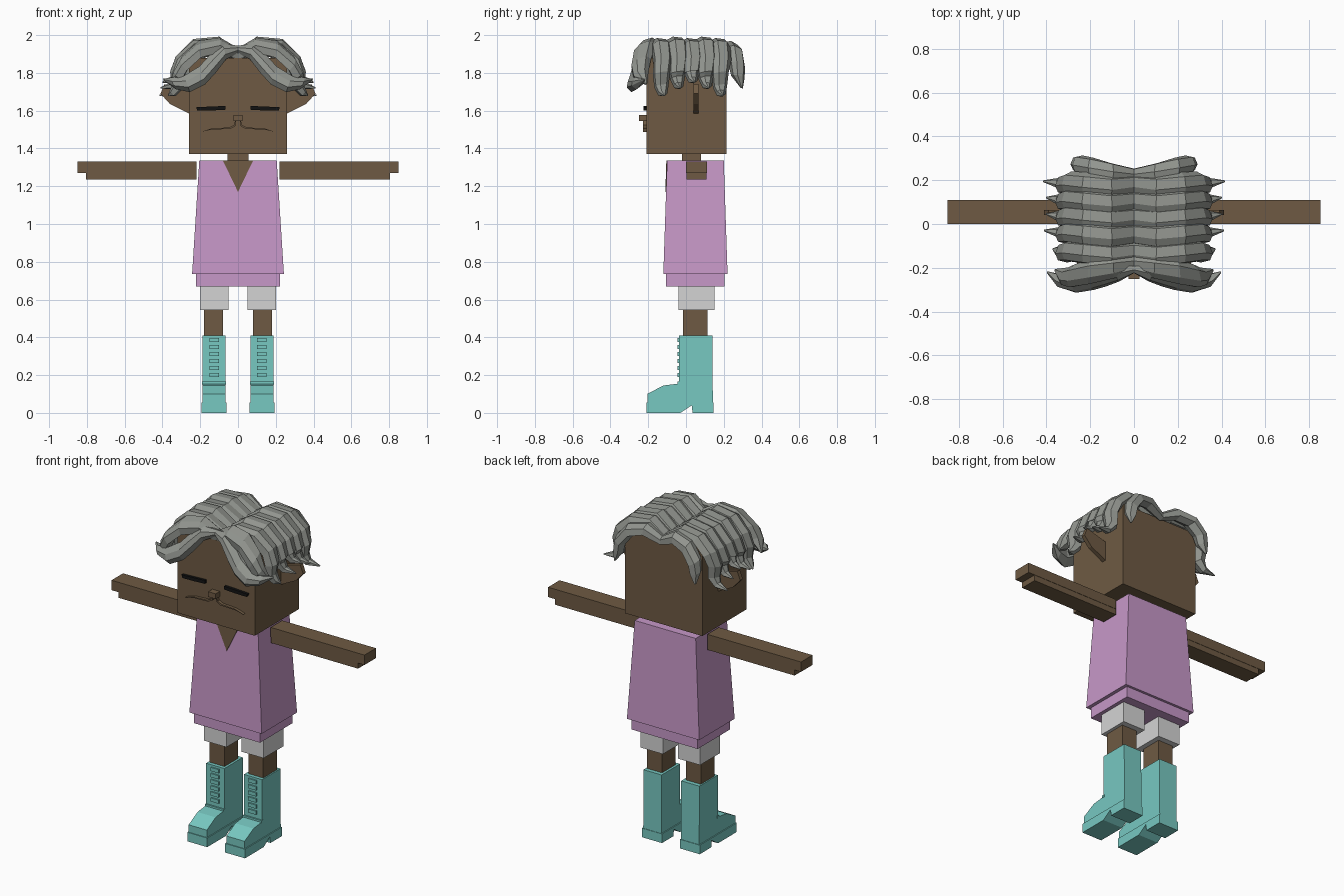
import bpy
import bmesh
from mathutils import Vector

cube = bpy.data.objects.get("Cube")
if cube:
    bpy.data.objects.remove(cube, do_unlink=True)


def material(name, *rgb):
    lin = [((c / 255 + 0.055) / 1.055) ** 2.4 for c in rgb] + [1]
    m = bpy.data.materials.new(name)
    m.use_nodes = True
    m.diffuse_color = lin
    bsdf = next(n for n in m.node_tree.nodes if n.type == 'BSDF_PRINCIPLED')
    bsdf.inputs["Base Color"].default_value = lin
    return m


SKIN = material("brown skin", 110, 90, 67)
PINK = material("pink cloth", 199, 152, 200)
WHITE = material("pale cloth", 212, 212, 212)
TEAL = material("teal leather", 119, 200, 193)
GREY = material("grey hair", 146, 149, 143)
BLACK = material("black lash", 18, 18, 18)


def finish(name, bm, mat, mirror=False):
    bmesh.ops.recalc_face_normals(bm, faces=bm.faces)
    mesh = bpy.data.meshes.new(name)
    bm.to_mesh(mesh)
    bm.free()
    mesh.materials.append(mat)
    ob = bpy.data.objects.new(name, mesh)
    bpy.context.collection.objects.link(ob)
    if mirror:
        ob.modifiers.new("Mirror", 'MIRROR')
    return ob


def loft(name, rings, mat, mirror=False):
    """Skin a list of equal-sized rings and cap both ends."""
    bm = bmesh.new()
    loops = [[bm.verts.new(p) for p in ring] for ring in rings]
    n = len(loops[0])
    for a, b in zip(loops, loops[1:]):
        for i in range(n):
            j = (i + 1) % n
            bm.faces.new((a[i], a[j], b[j], b[i]))
    bm.faces.new(loops[0])
    bm.faces.new(loops[-1])
    return finish(name, bm, mat, mirror)


def rect(x, y, z):
    return [(x[0], y[0], z), (x[1], y[0], z), (x[1], y[1], z), (x[0], y[1], z)]


def box(name, x, y, z, mat, mirror=False):
    return loft(name, [rect(x, y, z[0]), rect(x, y, z[1])], mat, mirror)


def plate(name, outline, y, mat, mirror=False):
    """Extrude an x-z outline along y."""
    return loft(name, [[(px, d, pz) for px, pz in outline] for d in y], mat, mirror)


def side_profile(name, outline, x, mat):
    """Extrude a y-z outline along x, mirrored."""
    return loft(name, [[(d, py, pz) for py, pz in outline] for d in x], mat, True)


# Head, neck and pointed ears
box("head", (-.26, .26), (-.21, .215), (1.37, 1.88), SKIN)
box("neck", (-.055, .055), (-.02, .08), (1.32, 1.38), SKIN)
plate("ear", [(.25, 1.58), (.36, 1.635), (.41, 1.69), (.39, 1.74), (.25, 1.70)],
      (.04, .065), SKIN, True)

# Face
plate("closed_eye", [(.065, 1.605), (.14, 1.601), (.215, 1.6), (.222, 1.618),
                     (.14, 1.622), (.065, 1.625)], (-.226, -.205), BLACK, True)
box("nose", (-.025, .025), (-.25, -.2), (1.545, 1.577), SKIN)
plate("muzzle_line", [(.01, 1.545), (.016, 1.545), (.022, 1.523), (.05, 1.511),
                      (.14, 1.506), (.195, 1.488), (.195, 1.494), (.14, 1.514),
                      (.05, 1.519), (.03, 1.527), (.02, 1.545)][:6]
      + [(.14, 1.5), (.04, 1.503), (.012, 1.52)], (-.228, -.205), SKIN, True)

# Dress with a V-shaped neckline
loft("dress", [rect((-.243, .243), (-.12, .22), .735),
               rect((-.205, .205), (-.10, .20), 1.335)], PINK)
box("dress_hem", (-.222, .222), (-.105, .205), (.67, .74), PINK)
loft("neckline", [[(-.08, y, 1.336), (.08, y, 1.336), (0, y - .0055, 1.17)]
                  for y in (-.104, -.096)], SKIN)

# Arms with a shorter lower half
box("arm_upper_half", (.22, .85), (0, .11), (1.27, 1.33), SKIN, True)
box("arm_lower_half", (.22, .805), (.002, .108), (1.235, 1.27), SKIN, True)

# Legs
box("shorts_leg", (.05, .20), (-.04, .15), (.545, .675), WHITE, True)
box("leg", (.08, .18), (-.015, .115), (.40, .55), SKIN, True)

# Boots
side_profile("boot", [(-.037, .41), (.14, .41), (.142, .05), (.03, .05), (-.205, .05),
                      (-.205, .10), (-.12, .145), (-.037, .155)], (.066, .188), TEAL)
side_profile("boot_sole", [(-.21, 0), (-.03, 0), (.03, .04), (.035, 0), (.145, 0),
                           (.145, .055), (-.21, .055)], (.06, .194), TEAL)
side_profile("boot_seam", [(-.046, .15), (-.03, .15), (-.03, .165), (-.046, .165)],
             (.064, .19), TEAL)
for i in range(6):
    z = .19 + i * .037
    box(f"boot_lace_{i + 1}", (.1, .152), (-.045, -.035), (z, z + .022), TEAL, True)

# Hair locks: faceted sections swept outward from the parting
SECTION = [(-1, -.3), (-.75, .7), (-.1, 1), (.75, .65), (1, -.3), (.1, -.8)]


def lock(name, path, widths, thick, across):
    pts = [Vector(p) for p in path]
    across = Vector(across).normalized()
    rings = []
    for i, p in enumerate(pts):
        t = (pts[min(i + 1, len(pts) - 1)] - pts[max(i - 1, 0)]).normalized()
        out = t.cross(across).normalized()
        depth = min(thick, widths[i])
        ring = [p + across * (a * widths[i]) + out * (b * depth) for a, b in SECTION]
        for v in ring:
            v.x = 0 if i == 0 else max(v.x, 0)
        rings.append(ring)
    loft(name, rings, GREY, True)


# Side locks: row position, tip reach, tip height
rows = [(-.13, .37, 1.67), (-.045, .41, 1.71), (.03, .40, 1.74),
        (.105, .40, 1.71), (.18, .415, 1.67)]
for i, (y, tip, low) in enumerate(rows):
    lift = .008 * (i % 2)
    lock(f"side_lock_{i + 1}",
         [(0, y, 1.885), (.11, y - .012, 1.945 + lift), (.22, y, 1.935 + lift),
          (.295, y + .008, 1.865), (.318, y, 1.80), (.312, y, low + .06),
          (.345, y + .006, low + .02), (tip, y + .015, low + .01)],
         (.05, .055, .055, .052, .047, .038, .024, .004), .042, (0, 1, .18))

# Front and back locks
lock("front_lock",
     [(0, -.18, 1.90), (.1, -.2, 1.945), (.2, -.22, 1.925), (.28, -.24, 1.85),
      (.31, -.24, 1.79), (.36, -.21, 1.74)],
     (.035, .055, .065, .06, .045, .005), .038, (0, .8, .5))
lock("fringe",
     [(0, -.205, 1.925), (.075, -.225, 1.915), (.135, -.245, 1.85), (.19, -.26, 1.79),
      (.27, -.275, 1.745), (.34, -.255, 1.745), (.395, -.22, 1.765)],
     (.02, .045, .055, .055, .05, .034, .005), .034, (.25, .45, .8))
lock("back_lock",
     [(0, .225, 1.885), (.1, .235, 1.93), (.19, .255, 1.91), (.245, .27, 1.84),
      (.255, .275, 1.78), (.27, .295, 1.72)],
     (.03, .045, .05, .045, .036, .006), .04, (0, 1, -.2))
